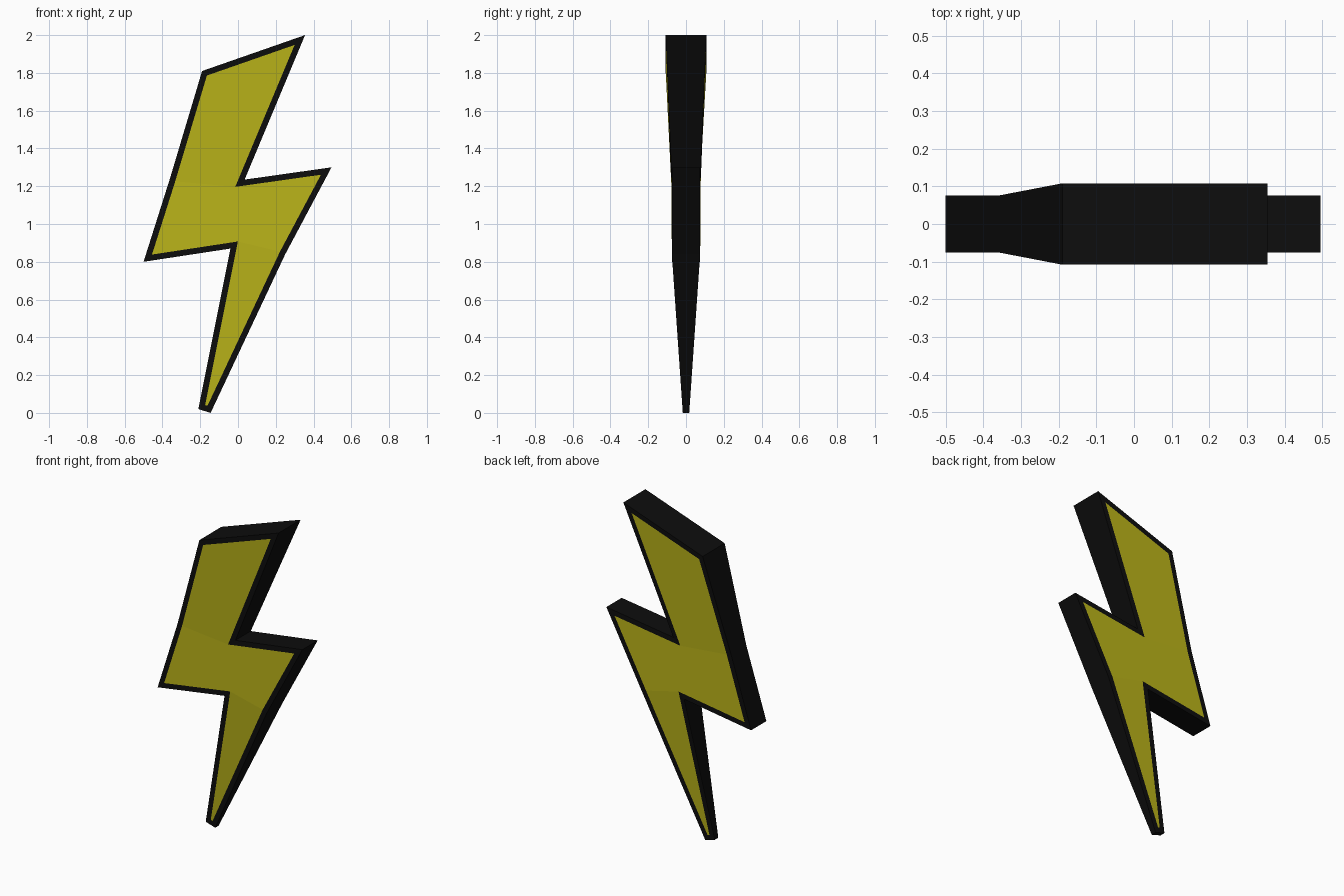
import bpy, bmesh

if "Cube" in bpy.data.objects:
    bpy.data.objects.remove(bpy.data.objects["Cube"])

# Outline seen from the front, counter-clockwise: x, z, half thickness
OUTLINE = [
    (-0.21, 0.02, 0.017),   # 0 foot left
    (-0.145, 0.0, 0.017),   # 1 foot right
    (0.25, 0.84, 0.075),    # 2 right bend
    (0.495, 1.30, 0.075),   # 3 right tip
    (0.035, 1.235, 0.075),  # 4 right notch
    (0.355, 2.0, 0.108),    # 5 top right
    (-0.19, 1.81, 0.108),   # 6 top left
    (-0.362, 1.235, 0.075), # 7 left bend
    (-0.5, 0.80, 0.075),    # 8 left tip
    (-0.04, 0.87, 0.075),   # 9 left notch
]
# Flat regions of each broad face: lower spike, middle, upper block
REGIONS = [(0, 1, 2, 9), (9, 2, 3, 4, 7, 8), (4, 5, 6, 7)]
BORDER = 0.031


def material(name, color):
    mat = bpy.data.materials.new(name)
    mat.diffuse_color = (*color, 1)
    mat.use_nodes = True
    mat.node_tree.nodes["Principled BSDF"].inputs["Base Color"].default_value = mat.diffuse_color
    return mat


bm = bmesh.new()
front = [bm.verts.new((x, -t, z)) for x, z, t in OUTLINE]
back = [bm.verts.new((x, t, z)) for x, z, t in OUTLINE]

# Broad faces
front_faces = [bm.faces.new([front[i] for i in r]) for r in REGIONS]
back_faces = [bm.faces.new([back[i] for i in reversed(r)]) for r in REGIONS]

# Dark rim around the outline
n = len(OUTLINE)
for i in range(n):
    j = (i + 1) % n
    bm.faces.new((front[j], front[i], back[i], back[j]))
bm.normal_update()

# Dark border on both sides, yellow inside it
for faces in (front_faces, back_faces):
    bmesh.ops.inset_region(bm, faces=faces, thickness=BORDER,
                           use_boundary=True, use_even_offset=True)
    for f in faces:
        f.material_index = 1

mesh = bpy.data.meshes.new("lightning_bolt")
bm.to_mesh(mesh)
bm.free()
mesh.materials.append(material("black", (0.004, 0.004, 0.004)))
mesh.materials.append(material("yellow", (0.5, 0.46, 0.01)))
bolt = bpy.data.objects.new("lightning_bolt", mesh)
bpy.context.collection.objects.link(bolt)
